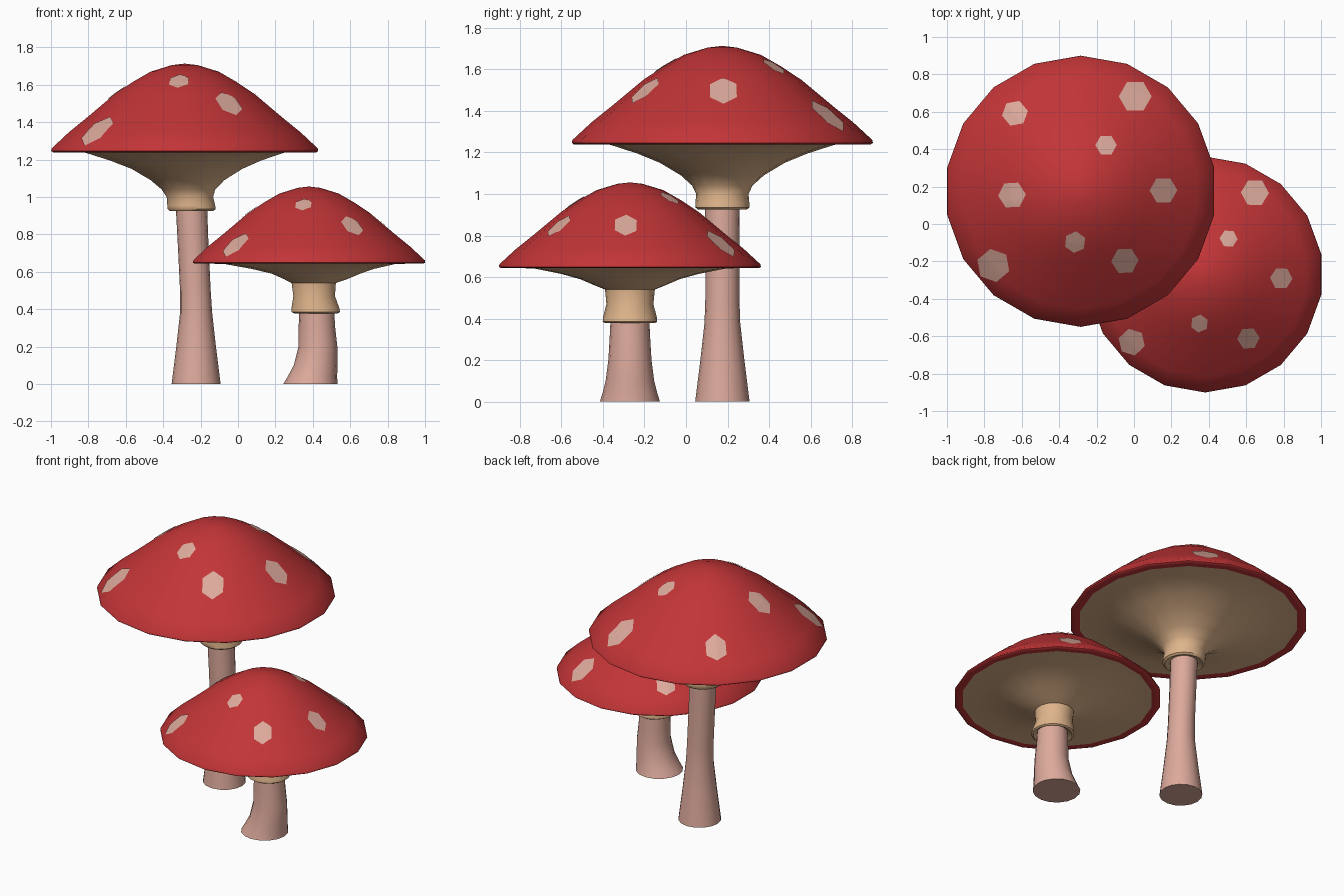
import bpy, bmesh, math
from mathutils import Vector
from mathutils.bvhtree import BVHTree

if "Cube" in bpy.data.objects:
    bpy.data.objects.remove(bpy.data.objects["Cube"])


def material(name, rgb):
    m = bpy.data.materials.new(name)
    m.diffuse_color = (*rgb, 1)
    m.use_nodes = True
    m.node_tree.nodes["Principled BSDF"].inputs["Base Color"].default_value = m.diffuse_color
    return m


RED = material("cap red", (0.54, 0.035, 0.038))
PINK = material("pale pink", (0.72, 0.40, 0.33))
TAN = material("gill tan", (0.74, 0.46, 0.26))


def finish(name, bm, mat, angle=40):
    me = bpy.data.meshes.new(name)
    bm.to_mesh(me)
    bm.free()
    ob = bpy.data.objects.new(name, me)
    bpy.context.collection.objects.link(ob)
    me.materials.append(mat)
    bpy.ops.object.select_all(action='DESELECT')
    bpy.context.view_layer.objects.active = ob
    ob.select_set(True)
    bpy.ops.object.shade_smooth_by_angle(angle=math.radians(angle))
    return ob


def loft(rings, sides):
    """Stack circles given as (x, y, z, radius); radius 0 makes a tip."""
    bm = bmesh.new()
    loops = []
    for x, y, z, r in rings:
        if r == 0:
            loops.append([bm.verts.new((x, y, z))])
            continue
        loops.append([bm.verts.new((x + r * math.cos(a), y + r * math.sin(a), z))
                      for a in (math.pi / 2 + i * math.tau / sides for i in range(sides))])
    for lo, hi in zip(loops, loops[1:]):
        for i in range(sides):
            j = (i + 1) % sides
            if len(hi) == 1:
                bm.faces.new((lo[i], lo[j], hi[0]))
            else:
                bm.faces.new((lo[i], lo[j], hi[j], hi[i]))
    for loop, flip in ((loops[0], True), (loops[-1], False)):
        if len(loop) > 1:
            bm.faces.new(loop[::-1] if flip else loop)
    bmesh.ops.recalc_face_normals(bm, faces=bm.faces)
    return bm


# cap profile: radius and height above the rim of the large cap
CAP = [(0.69, -0.009), (0.715, -0.011), (0.725, -0.004), (0.722, 0.01),
       (0.63, 0.095), (0.53, 0.175), (0.38, 0.30), (0.28, 0.366),
       (0.185, 0.42), (0.07, 0.455), (0, 0.463)]


def mushroom(name, cx, cy, rim, s, gills, stem, spots):
    # cap
    bm = loft([(cx, cy, rim + h * s, r * s) for r, h in CAP], 18)
    tree = BVHTree.FromBMesh(bm)
    finish(name + "_cap", bm, RED, 50)

    # spots: thin hexagons draped on the cap
    sb = bmesh.new()
    for px, py, r in spots:
        turn = math.atan2(py - cy, px - cx)
        n, rings = 24, 3

        def drop(x, y):
            hit, nor, _, _ = tree.ray_cast(Vector((x, y, 3)), Vector((0, 0, -1)))
            return sb.verts.new(hit + nor * 0.004)

        mid = drop(px, py)
        prev = None
        for k in range(1, rings + 1):
            ring = []
            for i in range(n):
                a = i * math.tau / n
                e = (a % (math.pi / 3)) - math.pi / 6
                d = r * k / rings * math.cos(math.pi / 6) / math.cos(e)
                ring.append(drop(px + d * math.cos(a + turn), py + d * math.sin(a + turn)))
            for i in range(n):
                j = (i + 1) % n
                if prev:
                    sb.faces.new((prev[i], ring[i], ring[j], prev[j]))
                else:
                    sb.faces.new((mid, ring[i], ring[j]))
            prev = ring
    finish(name + "_spots", sb, PINK)

    # gills, neck and collar in one flared piece
    finish(name + "_gills", loft([(x, cy, z, r) for x, z, r in gills], 18), TAN, 50)
    # stem
    finish(name + "_stem", loft([(x, cy, z, r) for x, z, r in stem], 16), PINK, 50)


mushroom("tall_mushroom", -0.285, 0.175, 1.25, 1.0,
         gills=[(-0.25, 0.94, 0.08), (-0.249, 0.925, 0.118), (-0.248, 0.935, 0.13),
                (-0.25, 0.955, 0.13), (-0.257, 1.0, 0.126), (-0.265, 1.04, 0.145),
                (-0.27, 1.09, 0.20), (-0.273, 1.15, 0.30), (-0.28, 1.195, 0.41),
                (-0.285, 1.237, 0.54), (-0.285, 1.242, 0.70)],
         stem=[(-0.224, 0, 0.131), (-0.224, 0.2, 0.106), (-0.224, 0.38, 0.086),
               (-0.228, 0.5, 0.082), (-0.24, 0.75, 0.082), (-0.25, 0.97, 0.084)],
         spots=[(-0.15, 0.42, 0.057), (0.005, 0.68, 0.088), (0.155, 0.18, 0.074),
                (-0.05, -0.195, 0.073), (-0.315, -0.095, 0.058), (-0.75, -0.22, 0.09),
                (-0.65, 0.155, 0.074), (-0.635, 0.59, 0.07)])

mushroom("short_mushroom", 0.38, -0.27, 0.653, 0.87,
         gills=[(0.417, 0.40, 0.085), (0.417, 0.378, 0.12), (0.416, 0.385, 0.131),
                (0.414, 0.405, 0.13), (0.407, 0.47, 0.113), (0.405, 0.54, 0.12),
                (0.415, 0.56, 0.17), (0.417, 0.59, 0.24), (0.40, 0.615, 0.33),
                (0.385, 0.641, 0.46), (0.38, 0.646, 0.605)],
         stem=[(0.387, 0, 0.145), (0.398, 0.04, 0.132), (0.415, 0.1, 0.117),
               (0.427, 0.2, 0.104), (0.422, 0.3, 0.098), (0.42, 0.42, 0.092)],
         spots=[(0.505, -0.08, 0.048), (0.645, 0.165, 0.075), (0.785, -0.29, 0.06),
                (0.61, -0.61, 0.06), (0.35, -0.53, 0.048), (-0.01, -0.63, 0.073),
                (0.06, -0.28, 0.062), (0.08, 0.1, 0.062)])
